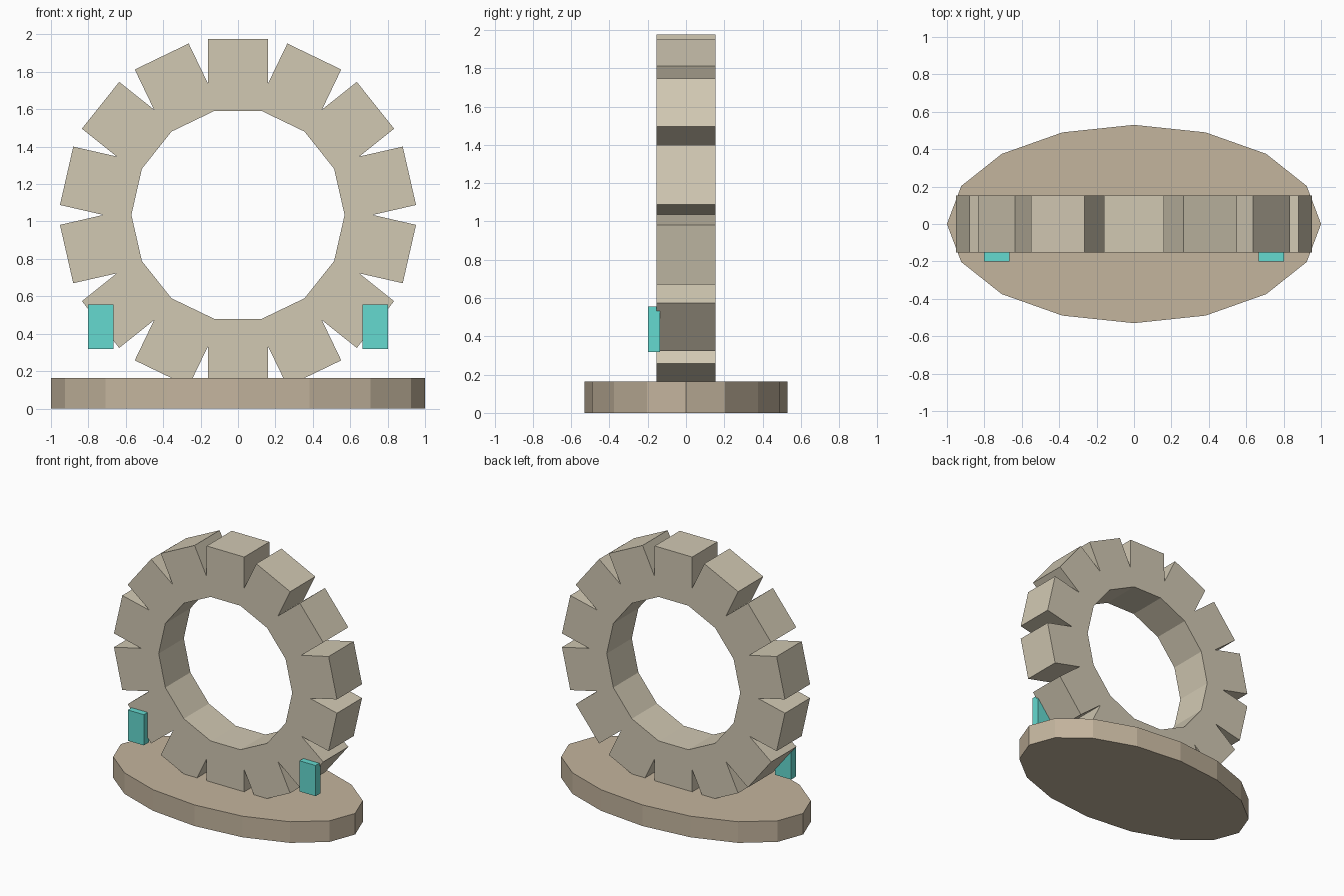
import bpy, bmesh
from math import sin, cos, pi

if "Cube" in bpy.data.objects:
    bpy.data.objects.remove(bpy.data.objects["Cube"])

TEETH, RING_Z, HALF_Y = 14, 1.035, 0.153
INNER_R, NOTCH_R, TIP_R, TOOTH_HALF = 0.57, 0.72, 0.94, 0.16


def material(name, rgb):
    m = bpy.data.materials.new(name)
    m.diffuse_color = (*rgb, 1)
    m.use_nodes = True
    m.node_tree.nodes["Principled BSDF"].inputs["Base Color"].default_value = m.diffuse_color
    return m


def finish(bm, name, mat):
    bmesh.ops.recalc_face_normals(bm, faces=bm.faces)
    mesh = bpy.data.meshes.new(name)
    bm.to_mesh(mesh)
    bm.free()
    mesh.materials.append(mat)
    obj = bpy.data.objects.new(name, mesh)
    bpy.context.collection.objects.link(obj)
    return obj


stone = material("ring_stone", (0.64, 0.58, 0.45))
tan = material("base_stone", (0.55, 0.46, 0.34))
teal = material("teal", (0.13, 0.70, 0.63))

# Oval base slab, 16 sides
bm = bmesh.new()
oval = [bm.verts.new((cos(2 * pi * i / 16), 0.53 * sin(2 * pi * i / 16), 0)) for i in range(16)]
slab = bmesh.ops.extrude_face_region(bm, geom=[bm.faces.new(oval)], use_keep_orig=True)
bmesh.ops.translate(bm, vec=(0, 0, 0.163),
                    verts=[v for v in slab["geom"] if isinstance(v, bmesh.types.BMVert)])
finish(bm, "base", tan)

# Upright toothed ring: one six-sided outline per tooth, extruded in depth
bm = bmesh.new()


def ring_vert(radius, angle, side=0):
    return bm.verts.new((radius * cos(angle) - side * sin(angle), -HALF_Y,
                         RING_Z + radius * sin(angle) + side * cos(angle)))


step = 2 * pi / TEETH
inner = [ring_vert(INNER_R, i * step) for i in range(TEETH)]
notch = [ring_vert(NOTCH_R, i * step) for i in range(TEETH)]
faces = []
for i in range(TEETH):
    j, mid = (i + 1) % TEETH, (i + 0.5) * step
    faces.append(bm.faces.new([inner[i], notch[i], ring_vert(TIP_R, mid, -TOOTH_HALF),
                               ring_vert(TIP_R, mid, TOOTH_HALF), notch[j], inner[j]]))
ext = bmesh.ops.extrude_face_region(bm, geom=faces, use_keep_orig=True)
bmesh.ops.translate(bm, vec=(0, 2 * HALF_Y, 0),
                    verts=[v for v in ext["geom"] if isinstance(v, bmesh.types.BMVert)])
# Remove the inner walls between neighbouring teeth, if any
walls = [f for f in bm.faces if all(len(e.link_faces) > 2 for e in f.edges if abs(e.verts[0].co.y - e.verts[1].co.y) < 1e-6)]
bmesh.ops.delete(bm, geom=walls, context="FACES_ONLY")
finish(bm, "toothed_ring", stone)

# Small teal blocks on the front, left and right
for side, label in ((-1, "left"), (1, "right")):
    bm = bmesh.new()
    bmesh.ops.create_cube(bm, size=1)
    bmesh.ops.scale(bm, vec=(0.137, 0.063, 0.237), verts=bm.verts)
    obj = finish(bm, label + "_block", teal)
    obj.location = (side * 0.733, -0.168, 0.437)
